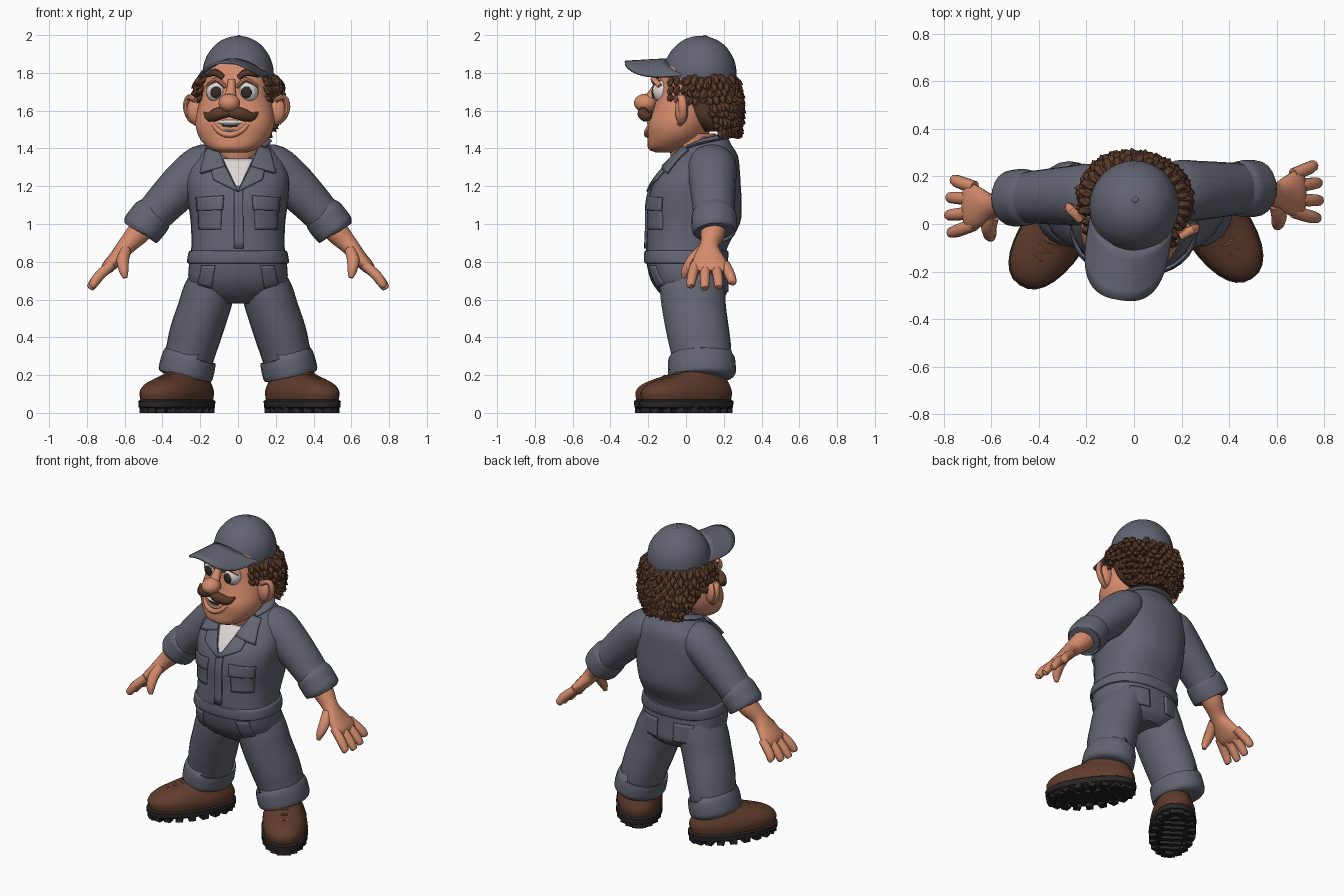
import bpy, bmesh, math, random
from mathutils import Matrix, Vector
from mathutils.bvhtree import BVHTree

if "Cube" in bpy.data.objects:
    bpy.data.objects.remove(bpy.data.objects["Cube"])
random.seed(4)
frame = Matrix()      # placement applied to every new part
parts = []


def material(name, *rgb):
    mat = bpy.data.materials.new(name)
    mat.use_nodes = True
    mat.diffuse_color = (*rgb, 1)
    mat.node_tree.nodes["Principled BSDF"].inputs["Base Color"].default_value = (*rgb, 1)
    return mat


suit = material("slate cloth", .122, .127, .165)
skin = material("warm skin", .66, .26, .15)
hair = material("brown hair", .105, .044, .024)
leather = material("boot leather", .115, .045, .025)
rubber = material("black rubber", .022, .019, .019)
white = material("off white", .72, .68, .67)
dark = material("dark iris", .03, .022, .02)
lace_tan = material("lace tan", .2, .085, .03)


def finish(name, mat, bm):
    bmesh.ops.recalc_face_normals(bm, faces=bm.faces)
    bm.transform(frame)
    mesh = bpy.data.meshes.new(name)
    bm.to_mesh(mesh)
    bm.free()
    mesh.materials.append(mat)
    obj = bpy.data.objects.new(name, mesh)
    bpy.context.collection.objects.link(obj)
    parts.append(obj)
    return obj


def smooth_rings(rings, steps):
    """Catmull-Rom interpolation through rings (x, y, z, width, depth)."""
    r = [Vector(q) for q in rings]
    r = [r[0] * 2 - r[1]] + r + [r[-1] * 2 - r[-2]]
    out = []
    for a, b, c, d in zip(r, r[1:], r[2:], r[3:]):
        for i in range(steps):
            t = i / steps
            out.append((b * 2 + (c - a) * t + (a * 2 - b * 5 + c * 4 - d) * t * t
                        + (b * 3 - a - c * 3 + d) * t ** 3) / 2)
    return out + [r[-2]]


def loft(name, mat, rings, flat=False, sides=20, power=2, steps=3, ref=(0, 1, 0)):
    """Skin a row of superellipse rings, level or square to their path."""
    rings = smooth_rings(rings, steps)
    mids = [Vector(q[:3]) for q in rings]
    bm = bmesh.new()
    loops = []
    for i, q in enumerate(rings):
        t = Vector((0, 0, 1)) if flat else mids[min(i + 1, len(mids) - 1)] - mids[max(i - 1, 0)]
        t.normalize()
        v = Vector(ref)
        v = (v - t * v.dot(t)).normalized()
        u = v.cross(t)
        loop = []
        for k in range(sides):
            a = math.tau * k / sides
            c, s = math.cos(a), math.sin(a)
            c = math.copysign(abs(c) ** (2 / power), c)
            s = math.copysign(abs(s) ** (2 / power), s)
            loop.append(bm.verts.new(mids[i] + u * c * max(q[3], .002) + v * s * max(q[4], .002)))
        loops.append(loop)
    for lo, hi in zip(loops, loops[1:]):
        for k in range(sides):
            n = (k + 1) % sides
            bm.faces.new((lo[k], lo[n], hi[n], hi[k]))
    bm.faces.new(loops[0])
    bm.faces.new(loops[-1])
    return finish(name, mat, bm)


def stack(name, mat, levels, **kw):
    """Level rings given as (z, y, width, depth)."""
    return loft(name, mat, [(0, y, z, a, b) for z, y, a, b in levels], flat=True, **kw)


def ball(name, mat, centre, radii):
    bm = bmesh.new()
    bmesh.ops.create_uvsphere(bm, u_segments=16, v_segments=10, radius=1,
                              matrix=Matrix.LocRotScale(Vector(centre), None, Vector(radii)))
    return finish(name, mat, bm)


def flip(rings, s, twist=0):
    return [(s * x, y + twist * s * x, z, a, b) for x, y, z, a, b in rings]


def label(s):
    return "left_" if s > 0 else "right_"


# Coverall body, hips to collar
body = stack("coverall_body", suit, [
    (.58, .05, .13, .12), (.63, .04, .23, .175), (.7, .015, .262, .2), (.8, 0, .258, .21),
    (.88, .005, .247, .215), (1, .04, .25, .245), (1.1, .045, .262, .25), (1.2, .055, .272, .235),
    (1.28, .08, .265, .205), (1.36, .11, .225, .165), (1.42, .12, .165, .12), (1.46, .13, .12, .09)],
    sides=32, power=2.4)
bm = bmesh.new()
bm.from_mesh(body.data)
surface = BVHTree.FromBMesh(bm)
bm.free()


def patch(name, mat, corners, lift, side=-1, thick=.012, n=8):
    """Cloth panel laid on the body; corners are (x, z), side is -1 front, 1 back."""
    a, b, c, d = [Vector(p) for p in corners]
    bm = bmesh.new()
    grid = []
    for i in range(n + 1):
        row = []
        for j in range(n + 1):
            x, z = a.lerp(b, j / n).lerp(d.lerp(c, j / n), i / n)
            hit = surface.ray_cast(Vector((x, side, z)), Vector((0, -side, 0)))[0]
            if hit is None:
                hit = surface.find_nearest(Vector((x, 0, z)))[0]
            row.append(bm.verts.new(hit + Vector((0, side * lift, 0))))
        grid.append(row)
    for i in range(n):
        for j in range(n):
            bm.faces.new((grid[i][j], grid[i][j + 1], grid[i + 1][j + 1], grid[i + 1][j]))
    obj = finish(name, mat, bm)
    solid = obj.modifiers.new("thickness", "SOLIDIFY")
    solid.thickness, solid.offset = thick, 0


# Waistband, front placket, undershirt and collar
stack("waistband", suit, [(.79, 0, .262, .214), (.8, 0, .27, .221), (.85, .002, .262, .223),
                          (.86, .002, .25, .216)], sides=32, power=2.4)
patch("front_placket", suit, [(-.02, .87), (.03, .87), (.025, 1.2), (-.02, 1.2)], .006)
patch("undershirt", white, [(-.006, 1.19), (.006, 1.19), (.08, 1.345), (-.08, 1.345)], .004, thick=.008)
for s in (-1, 1):
    def panel(name, corners, **kw):
        patch(label(s) + name, suit, [(s * x, z) for x, z in corners], **kw)
    panel("lapel", [(0, 1.17), (.13, 1.235), (.14, 1.28), (.07, 1.31)], lift=.014)
    panel("collar_tip", [(.068, 1.305), (.2, 1.27), (.165, 1.395), (.11, 1.41)], lift=.02, thick=.018)
    panel("chest_pocket", [(.09, .97), (.205, .97), (.21, 1.1), (.085, 1.1)], lift=.002)
    panel("pocket_flap", [(.08, 1.075), (.215, 1.07), (.22, 1.14), (.075, 1.15)], lift=.012)
    panel("hip_pocket", [(.14, .66), (.21, .68), (.19, .78), (.12, .78)], lift=.002)
    panel("back_pocket", [(.06, .64), (.18, .64), (.18, .76), (.06, .76)], lift=.005, side=1)
loft("collar_back", suit, [(-.115, .01, 1.4, .025, .012), (-.145, .1, 1.435, .035, .015),
     (-.09, .19, 1.455, .035, .015), (0, .215, 1.46, .035, .015), (.09, .19, 1.455, .035, .015),
     (.145, .1, 1.435, .035, .015), (.115, .01, 1.4, .025, .012)], sides=10, ref=(.01, .01, 1))
for obj in parts[-1:]:
    # stand the collar upright by swelling its height
    obj.data.transform(Matrix.Translation((0, 0, .005)))

# Arms: sleeve, rolled cuff, forearm, palm, fingers
for s in (-1, 1):
    def limb(name, mat, rings, **kw):
        loft(label(s) + name, mat, flip(rings, s, .04), **kw)
    limb("sleeve", suit, [(.1, .13, 1.34, .08, .09), (.18, .13, 1.31, .115, .13), (.27, .13, 1.23, .12, .125),
                          (.38, .13, 1.12, .108, .115), (.48, .13, 1.01, .095, .105)])
    limb("sleeve_cuff", suit, [(.445, .13, 1.055, .09, .1), (.45, .13, 1.05, .108, .118),
                               (.48, .13, 1.01, .112, .12), (.515, .128, .967, .108, .117),
                               (.52, .128, .96, .085, .095)])
    limb("forearm", skin, [(.47, .125, 1.02, .07, .07), (.53, .12, .95, .062, .065),
                           (.59, .1, .885, .048, .05), (.64, .095, .825, .04, .08),
                           (.69, .1, .77, .034, .1), (.71, .1, .745, .02, .085)])
    for i, name in enumerate(("index", "middle", "ring", "little")):
        y, spread = .025 + .052 * i, .022 * (i - 1.4)
        reach = (.95, 1.05, 1, .8)[i]
        tip = (.68 + .095 * reach, y + spread, .77 - .1 * reach)
        limb(name + "_finger", skin, [(.67, y, .785, .026, .027), (.735, y + spread * .7, .725, .027, .027),
                                      (*tip, .022, .022), (tip[0] + .006, tip[1], tip[2] - .008, .008, .008)],
             sides=10)
    limb("thumb", skin, [(.595, .06, .86, .03, .03), (.61, .01, .81, .033, .03),
                         (.605, -.025, .755, .026, .025), (.597, -.035, .715, .012, .012)], sides=10)
    # Legs with turned-up cuffs
    leg = [(.13, .03, .74, .11, .17), (.155, .035, .64, .135, .172), (.185, .045, .54, .137, .168),
           (.225, .065, .42, .138, .165), (.25, .08, .33, .132, .16), (.275, .085, .24, .128, .155)]
    loft(label(s) + "trouser_leg", suit, flip(leg, s), sides=24)
    cuff = [(.255, .082, .3, .125, .155), (.257, .082, .295, .142, .174), (.27, .084, .24, .147, .18),
            (.28, .086, .197, .142, .174), (.282, .086, .188, .11, .14)]
    loft(label(s) + "trouser_cuff", suit, flip(cuff, s), sides=24)

# Boots with lugged soles and laces
for s in (-1, 1):
    frame = Matrix.Translation((.332 * s + .008, -.012 + .014 * s, 0)) @ Matrix.Rotation(.6 * s, 4, "Z")
    stack(label(s) + "boot", leather, [(.06, 0, .128, .265), (.11, 0, .134, .272), (.15, .012, .122, .245),
          (.18, .045, .105, .195), (.21, .085, .095, .135), (.26, .1, .09, .11)], sides=28, power=2.3)
    stack(label(s) + "sole", rubber, [(.02, 0, .125, .262), (.03, 0, .138, .278), (.062, 0, .14, .28),
          (.07, 0, .13, .268)], sides=28, power=2.3, steps=1)
    bm = bmesh.new()
    for k in range(20):
        a = math.tau * (k + .5) / 20
        spot = Matrix.Translation((.115 * math.cos(a), .25 * math.sin(a), .018))
        bmesh.ops.create_cube(bm, matrix=spot @ Matrix.Rotation(a, 4, "Z") @ Matrix.Diagonal((.045, .042, .036, 1)))
    for k in range(7):
        spot = Matrix.Translation((0, -.18 + .06 * k, .016))
        bmesh.ops.create_cube(bm, matrix=spot @ Matrix.Diagonal((.13, .03, .03, 1)))
    finish(label(s) + "sole_lugs", rubber, bm)
    for k in range(3):
        y, z = -.15 + .045 * k, .178 + .016 * k
        loft(label(s) + "lace", lace_tan, [(-.06, y + .03, z - .018, .007, .007), (0, y, z, .008, .008),
             (.06, y + .03, z - .018, .007, .007)], sides=6)

# Head group, turned a little to its right
frame = Matrix()
stack("neck", skin, [(1.24, .08, .1, .11), (1.34, .045, .115, .122), (1.48, .03, .13, .13)])
pivot = Matrix.Translation((0, .07, 0))
frame = pivot @ Matrix.Rotation(-.16, 4, "Z") @ pivot.inverted()
stack("head", skin, [(1.378, -.1, .07, .06), (1.4, -.09, .13, .112), (1.46, -.05, .188, .152),
      (1.53, -.03, .21, .17), (1.6, -.01, .203, .165), (1.68, .01, .187, .165), (1.76, .03, .178, .17),
      (1.85, .05, .16, .16), (1.9, .06, .1, .1)], sides=28, power=2.15)
ball("nose", skin, (0, -.218, 1.64), (.058, .062, .05))
loft("nose_bridge", skin, [(0, -.14, 1.76, .02, .02), (0, -.165, 1.71, .025, .025),
                           (0, -.2, 1.655, .04, .03)], sides=12)
ball("mouth", dark, (0, -.15, 1.522), (.1, .054, .048))
ball("upper_teeth", white, (0, -.15, 1.535), (.092, .06, .024))
ball("lower_teeth", white, (0, -.15, 1.496), (.065, .058, .014))
loft("lower_lip", skin, [(-.105, -.165, 1.545, .01, .01), (-.06, -.2, 1.492, .014, .014),
     (0, -.208, 1.472, .016, .016), (.06, -.2, 1.492, .014, .014), (.105, -.165, 1.545, .01, .01)], sides=10)
for s in (-1, 1):
    ball(label(s) + "eye", white, (s * .086, -.115, 1.702), (.054, .052, .06))
    ball(label(s) + "iris", dark, (s * .082, -.16, 1.697), (.03, .011, .032))
    loft(label(s) + "eyelid", skin, flip([(.03, -.15, 1.725, .01, .014), (.08, -.16, 1.765, .014, .018),
         (.135, -.12, 1.73, .01, .014)], s), sides=10)
    loft(label(s) + "eyebrow", hair, flip([(.04, -.165, 1.775, .014, .012), (.085, -.165, 1.803, .02, .016),
         (.14, -.115, 1.782, .008, .008)], s), sides=8)
    loft(label(s) + "moustache", hair, flip([(-.01, -.218, 1.592, .022, .02), (.055, -.222, 1.585, .034, .03),
         (.11, -.192, 1.568, .026, .024), (.145, -.16, 1.59, .005, .005)], s), sides=12)
    ball(label(s) + "ear", skin, (s * .215, .01, 1.6), (.05, .035, .072))
    loft(label(s) + "ear_rim", skin, flip([(.215, -.02, 1.655, .014, .016), (.255, .015, 1.67, .016, .02),
         (.272, .025, 1.62, .016, .022), (.25, .02, 1.56, .016, .02), (.21, 0, 1.53, .012, .014)], s), sides=10)

# Curly hair: a base mass covered in leaf-shaped tufts
base = [(1.49, .18, .13, .085), (1.55, .145, .18, .125), (1.62, .125, .2, .15),
        (1.7, .105, .21, .165), (1.76, .09, .2, .165)]
stack("hair_base", hair, base)
bm = bmesh.new()


def tuft(x, y, z, out, size=1):
    aim = Vector((out.x, out.y, -.9)) + Vector([random.uniform(-.35, .35) for _ in range(3)])
    bmesh.ops.create_icosphere(bm, subdivisions=1, radius=size, matrix=Matrix.LocRotScale(
        Vector((x, y, z)), aim.to_track_quat("Z", "Y"), Vector((.024, .022, .046))))


for row, (x, y, z, a, b) in enumerate(smooth_rings([(0, y, z, a, b) for z, y, a, b in base], 2)):
    limit = 1.95 if z > 1.66 else 1.3
    for k in range(19):
        t = limit * (2 * (k + .5 * (row % 2)) / 18.5 - 1)
        out = Vector((math.sin(t), math.cos(t), 0))
        tuft(out.x * a * 1.05, y + out.y * b * 1.05, z + random.uniform(-.01, .01), out)
for s in (-1, 1):
    for y in (-.055, -.02, .02):
        for z in (1.67, 1.71, 1.755):
            tuft(s * (.185 + y * .2), y, z, Vector((s, -.2, 0)), .85)
finish("hair_tufts", hair, bm)

# Cap crown and curved brim
turn = frame
frame = turn @ Matrix.Translation((0, .068, 1.752)) @ Matrix.Rotation(-.14, 4, "X")
stack("cap_crown", suit, [(-.015, 0, .178, .186), (0, 0, .186, .193), (.07, 0, .187, .192),
      (.14, 0, .165, .17), (.2, 0, .118, .122), (.232, 0, .065, .068), (.246, 0, .008, .008)], sides=32)
ball("cap_button", suit, (0, 0, .243), (.014, .014, .007))
frame = turn
bm = bmesh.new()
rows = []
for i in range(25):
    a = math.radians(-84 + 7 * i)
    c, s = math.cos(a), math.sin(a)
    inner = Vector((.18 * s, .07 - .18 * c))
    outer = Vector((math.copysign(.178 * abs(s) ** .75, s), -.04 - .285 * c ** .65))
    row = []
    for j in range(6):
        x, y = inner.lerp(outer, j / 5)
        row.append(bm.verts.new((x, y, 1.877 - .085 * (x / .178) ** 2 - .012 * j / 5)))
    rows.append(row)
for p, q in zip(rows, rows[1:]):
    for j in range(5):
        bm.faces.new((p[j], q[j], q[j + 1], p[j + 1]))
brim = finish("cap_brim", suit, bm)
brim.modifiers.new("thickness", "SOLIDIFY").thickness = .014

# Smooth shading with crisp edges
for obj in bpy.context.selected_objects:
    obj.select_set(False)
for obj in parts:
    obj.select_set(obj.name != "hair_tufts")
bpy.context.view_layer.objects.active = body
bpy.ops.object.shade_smooth_by_angle(angle=math.radians(38))
